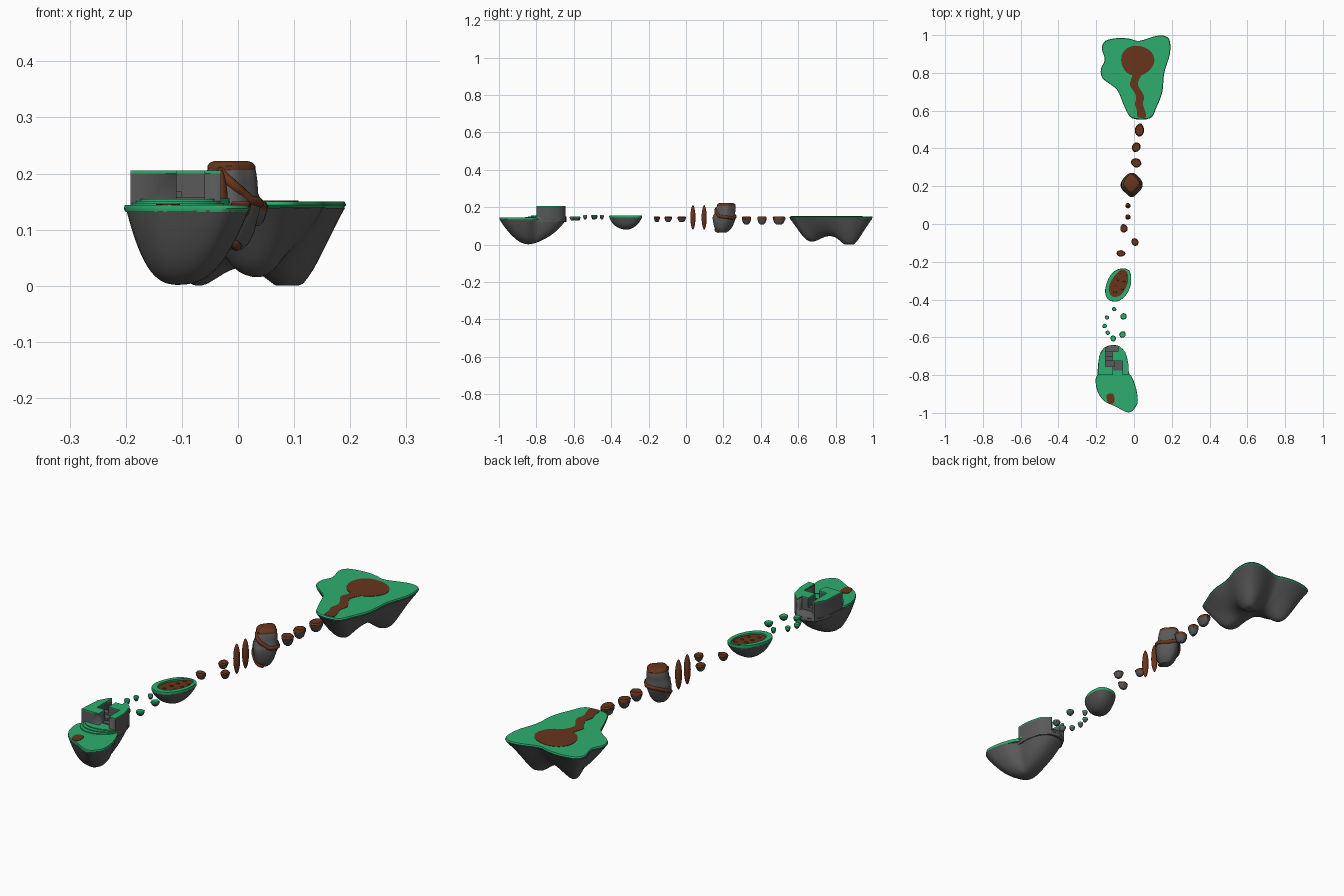
import bpy, math, random
from math import sin, cos, pi, exp
from mathutils import Vector

if "Cube" in bpy.data.objects:
    bpy.data.objects.remove(bpy.data.objects["Cube"])

random.seed(4)


def material(name, rgb):
    m = bpy.data.materials.new(name)
    m.diffuse_color = (*rgb, 1)
    m.use_nodes = True
    m.node_tree.nodes["Principled BSDF"].inputs["Base Color"].default_value = m.diffuse_color
    return m


GRASS = material("grass", (0.027, 0.42, 0.156))
DIRT = material("dirt", (0.14, 0.036, 0.012))
ROCK = material("rock", (0.1, 0.1, 0.1))


def loft(name, rings, mat, caps=True, angle=40):
    n = len(rings[0])
    verts = [p for r in rings for p in r]
    faces = []
    for k in range(len(rings) - 1):
        for i in range(n):
            j = (i + 1) % n
            faces.append((k*n + i, k*n + j, k*n + n + j, k*n + n + i))
    if caps:
        faces.append(tuple(reversed(range(n))))
        faces.append(tuple(range((len(rings) - 1)*n, len(rings)*n)))
    me = bpy.data.meshes.new(name)
    me.from_pydata(verts, [], faces)
    me.materials.append(mat)
    me.shade_smooth()
    me.set_sharp_from_angle(angle=math.radians(angle))
    ob = bpy.data.objects.new(name, me)
    bpy.context.collection.objects.link(ob)
    return ob


def smooth(pts, steps=4):
    # closed Catmull-Rom outline
    n, out = len(pts), []
    for i in range(n):
        a, b, c, d = (Vector(pts[(i + k) % n]) for k in (-1, 0, 1, 2))
        for s in range(steps):
            t = s / steps
            out.append(0.5*(2*b + (c - a)*t + (2*a - 5*b + 4*c - d)*t*t
                            + (3*b - a - 3*c + d)*t**3))
    return out


def ring(o, z, s=1, c=None):
    c = Vector(c) if c else sum(o, Vector((0, 0))) / len(o)
    return [(c.x + (p.x - c.x)*s, c.y + (p.y - c.y)*s, z) for p in o]


def slab(name, o, z0, z1, mat):
    return loft(name, [ring(o, z0, .97), ring(o, (z0 + z1)/2), ring(o, z1, .985)], mat)


def flat(name, o, z0, z1, mat):
    return loft(name, [ring(o, z0), ring(o, z1)], mat)


def circle(x, y, rx, ry, n=24, wobble=0.0):
    return [Vector((x + rx*cos(a)*(1 + wobble*sin(3*a + x*50)),
                    y + ry*sin(a)*(1 + wobble*sin(3*a + x*50))))
            for a in (2*pi*i/n for i in range(n))]


def underside(name, o, c, top, base, lobes, power):
    # rock belly whose depth swells around each lobe (x, y, depth, width)
    rings = []
    for k in range(19):
        s = 0.04 + 0.95*k/18
        row = []
        for x, y, _ in ring(o, 0, s, c):
            d = base + sum(a*exp(-((x - lx)**2 + (y - ly)**2)/w**2) for lx, ly, a, w in lobes)
            row.append((x, y, max(0, top - d*(1 - s**power))))
        rings.append(row)
    loft(name, rings, ROCK, angle=60)


# Large back island
big = smooth([(-.15, .97), (-.08, .985), (-.02, .98), (.03, .97), (.13, .998), (.185, .98), (.19, .90),
              (.16, .80), (.15, .70), (.12, .62), (.085, .56), (-.01, .56), (-.05, .62),
              (-.09, .71), (-.165, .77), (-.175, .82), (-.155, .87), (-.17, .93)])
underside("back_island_rock", big, (.015, .8), .142, .085,
          [(.11, .88, .085, .08), (-.09, .88, .08, .075), (.035, .645, .07, .08)], 3)
slab("back_island_grass", big, .138, .15, GRASS)
flat("back_island_clearing", circle(.018, .865, .088, .08, 28, .03), .149, .1515, DIRT)
mid = [(.02, .80), (.005, .765), (-.002, .735), (.02, .70), (.032, .67), (.025, .635),
       (.036, .60), (.04, .565)]
path = smooth([(x + .022, y) for x, y in mid[::-1]] + [(x - .02, y) for x, y in mid], 3)
flat("back_island_path", path, .149, .1515, DIRT)

# Front island: rock belly, lower lawn, raised block
upper = [(-.03, -.80), (-.03, -.74), (-.045, -.68), (-.08, -.645), (-.12, -.64),
         (-.16, -.655), (-.185, -.70), (-.192, -.80)]
lower = [(-.195, -.80), (-.197, -.875), (-.16, -.935), (-.10, -.965), (-.03, -.998),
         (.008, -.97), (.02, -.93), (.005, -.85), (-.03, -.80)]
underside("front_island_rock", smooth(lower + upper[1:-1], 3), (-.1, -.82), .137, .08,
          [(-.11, -.85, .056, .12)], 3.5)
lawn = smooth(lower[:-1] + [(-.03, -.79), (-.11, -.785)], 4)
slab("front_island_grass", lawn, .131, .144, GRASS)
flat("front_dirt_patch", smooth([(-.145, -.905), (-.11, -.90), (-.105, -.945), (-.135, -.95)], 3),
     .143, .146, DIRT)
for i in range(3):
    flat(f"lawn_terrace_{i + 1}", circle(-.11, -.80, .082 - .008*i, .06 - .016*i, 40, .05),
         .14, .1475 + .0035*i, GRASS)
up = [Vector(p) for p in upper]
block = flat("raised_block", up, .12, .2, ROCK)
cap = flat("raised_block_grass", up, .2, .205, GRASS)

# Winding passage cut through the raised block
s_shape = [(-.11, -.88), (-.06, -.88), (-.06, -.725), (-.115, -.725), (-.115, -.675),
           (-.085, -.675), (-.085, -.60), (-.15, -.60), (-.15, -.755), (-.11, -.755)]
cutter = flat("passage_cutter", [Vector(p) for p in s_shape], .150, .25, ROCK)
cutter.hide_render = True
cutter.display_type = 'WIRE'
for ob in (block, cap):
    m = ob.modifiers.new("passage", 'BOOLEAN')
    m.operation = 'DIFFERENCE'
    m.solver = 'EXACT'
    m.object = cutter

# Steps inside the passage
for i, (x0, x1, y0, y1, z) in enumerate([(-.11, -.06, -.775, -.725, .158),
                                         (-.15, -.10, -.755, -.725, .168),
                                         (-.15, -.115, -.725, -.70, .176),
                                         (-.15, -.115, -.70, -.675, .165)]):
    box = [Vector(p) for p in ((x0, y0), (x1, y0), (x1, y1), (x0, y1))]
    flat(f"passage_step_{i + 1}", box, .14, z, ROCK)

# Middle islet: grass rim around a sunken dirt bed
islet = smooth([(-.055, -.235), (-.02, -.255), (-.017, -.32), (-.045, -.38), (-.09, -.41),
                (-.135, -.40), (-.153, -.36), (-.14, -.30), (-.105, -.25)])
bed = smooth([(-.06, -.24), (-.035, -.26), (-.033, -.31), (-.06, -.365), (-.09, -.385),
              (-.12, -.38), (-.133, -.345), (-.12, -.30), (-.09, -.26)])
underside("islet_rock", islet, (-.085, -.325), .146, .05, [(-.085, -.32, .016, .05)], 4)
loft("islet_grass_rim", [ring(islet, .142, .97), ring(islet, .149), ring(islet, .156, .985),
                         ring(bed, .156), ring(bed, .146)], GRASS, caps=False)
flat("islet_dirt_bed", bed, .144, .149, DIRT)
for i in range(7):
    x, y = -.10 + .035*(i % 2) + .004*i, -.36 + .017*i
    o = circle(x, y, .009, .007, 10)
    loft(f"islet_dirt_lump_{i + 1}", [ring(o, .147), ring(o, .151, .85), ring(o, .153, .4)], DIRT)


def stone(name, x, y, r, top, h, mat, stretch=1.0):
    # small floating stone: coloured lid over a tapering grey base
    a0 = random.uniform(0, pi)
    o = []
    for i in range(6):
        q, a = r*random.uniform(.85, 1.12), a0 + 2*pi*i/6
        o.append(Vector((x + q*cos(a), y + q*sin(a)*stretch)))
    o = smooth(o, 2)
    z = top - h*.35
    loft(name + "_base", [ring(o, top - h, .35), ring(o, top - h*.8, .7), ring(o, z, .98)], ROCK)
    loft(name + "_top", [ring(o, z, .96), ring(o, top - h*.15), ring(o, top, .82)], mat)


# Grass pebbles between front island and islet
for i, (x, y) in enumerate([(-.106, -.45), (-.143, -.495), (-.055, -.49), (-.155, -.54),
                            (-.14, -.575), (-.06, -.585), (-.11, -.605)]):
    stone(f"grass_pebble_{i + 1}", x, y, .017 if i in (2, 5, 6) else .012,
          .157 if i < 4 else .15, .022, GRASS)

# Dirt stepping stones
for i, (x, y, r, s) in enumerate([(-.07, -.155, .023, .8), (.005, -.095, .02, 1.1),
                                  (-.055, -.025, .021, 1.1), (.01, .325, .028, .95),
                                  (.013, .405, .023, 1.1), (.03, .495, .025, 1.4)]):
    stone(f"stepping_stone_{i + 1}", x, y, r, .15, .03 if i < 3 else .044, DIRT, s)

# Two upright spindles
for i, y in enumerate((.037, .097)):
    o = circle(-.032, y, .014, .014, 14)
    rings = [ring(o, .145 - .066*cos(pi*k/12), max(.03, sin(pi*k/12)**1.2)) for k in range(13)]
    loft(f"spindle_{i + 1}", rings, DIRT)

# Tall floating rock with dirt cap and spiral ledge
PROFILE = [(.065, .022), (.075, .034), (.095, .046), (.12, .053), (.14, .058), (.155, .057),
           (.165, .052), (.185, .05), (.205, .047), (.212, .042)]


def rock_point(a, z, extra=0):
    r = PROFILE[0][1]
    for (z0, r0), (z1, r1) in zip(PROFILE, PROFILE[1:]):
        if z0 <= z <= z1:
            r = r0 + (r1 - r0)*(z - z0)/(z1 - z0)
    r = r*(.97 + .07*cos(4*a - pi) * -1 * cos(2*.2) + .03*sin(3*a + z*40)) + extra
    return (-.013 + .9*r*cos(a), .205 + 1.03*r*sin(a) + (.14 - z)*-.15, z)


loft("tall_rock", [[rock_point(2*pi*i/32, z) for i in range(32)] for z, _ in PROFILE], ROCK)
cap_o = [Vector(rock_point(2*pi*i/32, .205)[:2]) for i in range(32)]
loft("tall_rock_cap", [ring(cap_o, .205, .97), ring(cap_o, .213, .98), ring(cap_o, .219, .88),
                       ring(cap_o, .222, .7)], DIRT)
cu = bpy.data.curves.new("spiral_ledge", 'CURVE')
cu.dimensions = '3D'
cu.bevel_depth = .009
cu.bevel_resolution = 2
cu.use_fill_caps = True
cu.materials.append(DIRT)
spl = cu.splines.new('POLY')
heights = [.205, .175, .152, .147, .142, .15, .14, .125, .1, .08, .07]
N = 60
spl.points.add(N)
for k in range(N + 1):
    f = k/N*(len(heights) - 1)
    i = min(int(f), len(heights) - 2)
    z = heights[i] + (heights[i + 1] - heights[i])*(f - i)
    spl.points[k].co = (*rock_point(-2.1 + 7.4*k/N, z, -.003), 1)
bpy.context.collection.objects.link(bpy.data.objects.new("spiral_ledge", cu))
